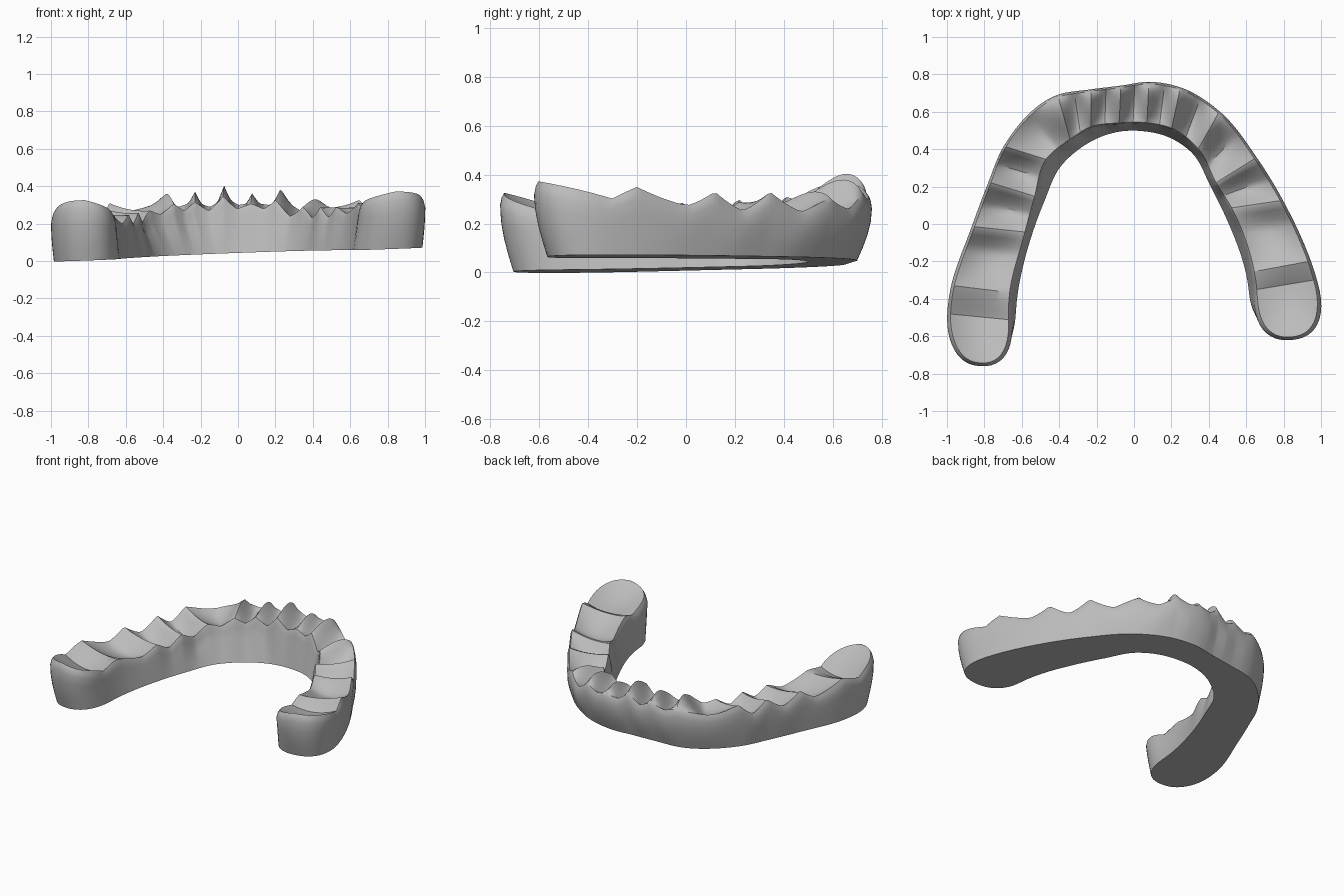
import bpy
import bmesh
from math import sin, pi
from mathutils import Vector

cube = bpy.data.objects.get("Cube")
if cube:
    bpy.data.objects.remove(cube, do_unlink=True)

# Ridges between neighbouring sockets:
# outer x, outer y, inner x, inner y, inner foot x, inner foot y, crest height
RIDGES = [
    (-1.01, -.75, -.63, -.77, -.64, -.72, .33), (-.98, -.34, -.65, -.38, -.62, -.36, .29),
    (-.87, -.02, -.57, -.05, -.54, -.04, .29), (-.78, .22, -.52, .14, -.48, .12, .30),
    (-.70, .41, -.46, .34, -.39, .31, .31), (-.41, .69, -.34, .44, -.28, .41, .36),
    (-.23, .72, -.23, .51, -.18, .465, .37), (-.07, .74, -.08, .53, -.07, .495, .40),
    (.08, .76, .07, .53, .06, .495, .36), (.25, .73, .20, .50, .17, .47, .38),
    (.46, .60, .34, .39, .31, .38, .34), (.66, .35, .43, .21, .41, .20, .33),
    (.80, .12, .51, .08, .48, .06, .33), (.95, -.21, .63, -.27, .60, -.27, .355),
    (1.05, -.60, .64, -.64, .63, -.58, .375)]
# Lowest outer rim height within each socket
VALLEYS = [.24, .22, .22, .23, .27, .29, .29, .30, .30, .26, .25, .255, .275, .30]
# Where the low point falls along the long back sockets
LOW_POINT = {0: .65, 1: .65, 12: .35, 13: .25}
LAST = len(VALLEYS)
STEPS = 14
ACROSS = 14

OUTER = [Vector(r[0:2]) for r in RIDGES]
INNER = [Vector(r[2:4]) for r in RIDGES]
FOOT_INNER = [Vector(r[4:6]) for r in RIDGES]
FOOT_OUTER = [Vector((p.x * .985, p.y * .92)) for p in OUTER]


def split(t):
    """Socket number and position inside it."""
    i = min(int(t), LAST - 1)
    return i, t - i


def tangent(points, i):
    """Direction of the curve at a point, weighted by span length."""
    if i == 0 or i == LAST:
        j = min(i, LAST - 1)
        return (points[j + 1] - points[j]).normalized()
    before, after = points[i] - points[i - 1], points[i + 1] - points[i]
    a, b = before.length, after.length
    return (before * (b / a) + after * (a / b)) / (a + b)


def spline(points, t):
    """Smooth curve through the ridge points."""
    i, s = split(t)
    p, q = points[i], points[i + 1]
    reach = (q - p).length / 3
    c, d = p + tangent(points, i) * reach, q - tangent(points, i + 1) * reach
    r = 1 - s
    return p * r ** 3 + c * 3 * r * r * s + d * 3 * r * s * s + q * s ** 3


def round_end(t):
    """Width factor that rounds off both ends of the arch."""
    d = min(1, min(t, LAST - t) / .7)
    return max(0, 1 - (1 - d) ** 2.3) ** (1 / 2.3)


def edges(outer, inner, t, width):
    """Outer and inner outline points at one station."""
    o, n = spline(outer, t), spline(inner, t)
    mid, half = (o + n) / 2, (o - n) / 2 * width
    return mid + half, mid - half


def scallop(t):
    """Rim height without drops, and closeness to the nearest ridge."""
    i, s = split(t)
    m = LOW_POINT.get(i, .5)
    if s < m:
        j, k = i, 1 - s / m
    else:
        j, k = i + 1, (s - m) / (1 - m)
    power = .8 if j in (0, LAST) else 1.35
    return VALLEYS[i] + (RIDGES[j][-1] - VALLEYS[i]) * k ** power, k


def wall(foot, bulge, rim, high, bow):
    """Side of the body from the foot over its widest line to the rim."""
    base = .039 + .037 * foot.x + .009 * foot.y
    points = []
    for f in (0, .25, .5, .75, 1):
        p = foot.lerp(bulge, f + bow * (sin(f * pi / 2) - f))
        points.append((*p, base + (high - .05 - base) * f))
    points.append((*bulge.lerp(rim, .4), high - .018))
    return points


def section(t):
    """Closed ring of points around the body at one station."""
    width = round_end(t)
    top_t = LAST / 2 + (t - LAST / 2) * .994
    bulge_o, bulge_n = edges(OUTER, INNER, t, width)
    foot_o, foot_n = edges(FOOT_OUTER, FOOT_INNER, t, width)
    rim_o, rim_n = edges(OUTER, INNER, top_t, width * .9)
    high, k = scallop(top_t)
    # Front ridges crest inside the rim, back ones run straight across
    front = max(0, min(1, (bulge_o.y - .45) / .2))
    hump = front * .05 * k ** 1.5
    high_o = high - hump
    high_n = high - (.02 + .02 * k * k) * width - hump * .3
    dip = (.012 * (1 - front) + .03 * sin(pi * split(top_t)[1])) * width
    # Socket floor, from the outer rim to the inner rim
    floor = []
    for j in range(ACROSS + 1):
        v = j / ACROSS
        z = high_o + (high_n - high_o) * v
        z += hump * 1.1 * sin(pi * v ** .75) - dip * (1 - (2 * v - 1) ** 2)
        floor.append((*rim_o.lerp(rim_n, v), z))
    outer_wall = wall(foot_o, bulge_o, rim_o, high_o, 1)
    inner_wall = wall(foot_n, bulge_n, rim_n, high_n, 1 - width)
    return outer_wall + floor + inner_wall[::-1]


# Stations gather towards the rounded ends
stations = [0]
for i in range(LAST):
    for k in range(1, STEPS + 1):
        s = k / STEPS
        if i == 0:
            s = s ** 2
        elif i == LAST - 1:
            s = 1 - (1 - s) ** 2
        stations.append(i + s)

# Arch body skinned through all stations
bm = bmesh.new()
rings = [[bm.verts.new(p) for p in section(t)] for t in stations]
for a, b in zip(rings, rings[1:]):
    for k in range(len(a)):
        j = (k + 1) % len(a)
        bm.faces.new((a[k], a[j], b[j], b[k]))
bmesh.ops.remove_doubles(bm, verts=bm.verts, dist=.0004)
bmesh.ops.recalc_face_normals(bm, faces=bm.faces)
mesh = bpy.data.meshes.new("arch_body")
bm.to_mesh(mesh)
bm.free()
arch = bpy.data.objects.new("arch_body", mesh)
bpy.context.collection.objects.link(arch)

# Plain grey material
grey = bpy.data.materials.new("plain_grey")
grey.use_nodes = True
colour = (.5, .5, .5, 1)
grey.diffuse_color = colour
grey.node_tree.nodes["Principled BSDF"].inputs["Base Color"].default_value = colour
mesh.materials.append(grey)

# Smooth walls with crisp ridges and foot edge
bpy.ops.object.select_all(action="DESELECT")
arch.select_set(True)
bpy.context.view_layer.objects.active = arch
bpy.ops.object.shade_smooth_by_angle(angle=.55)
